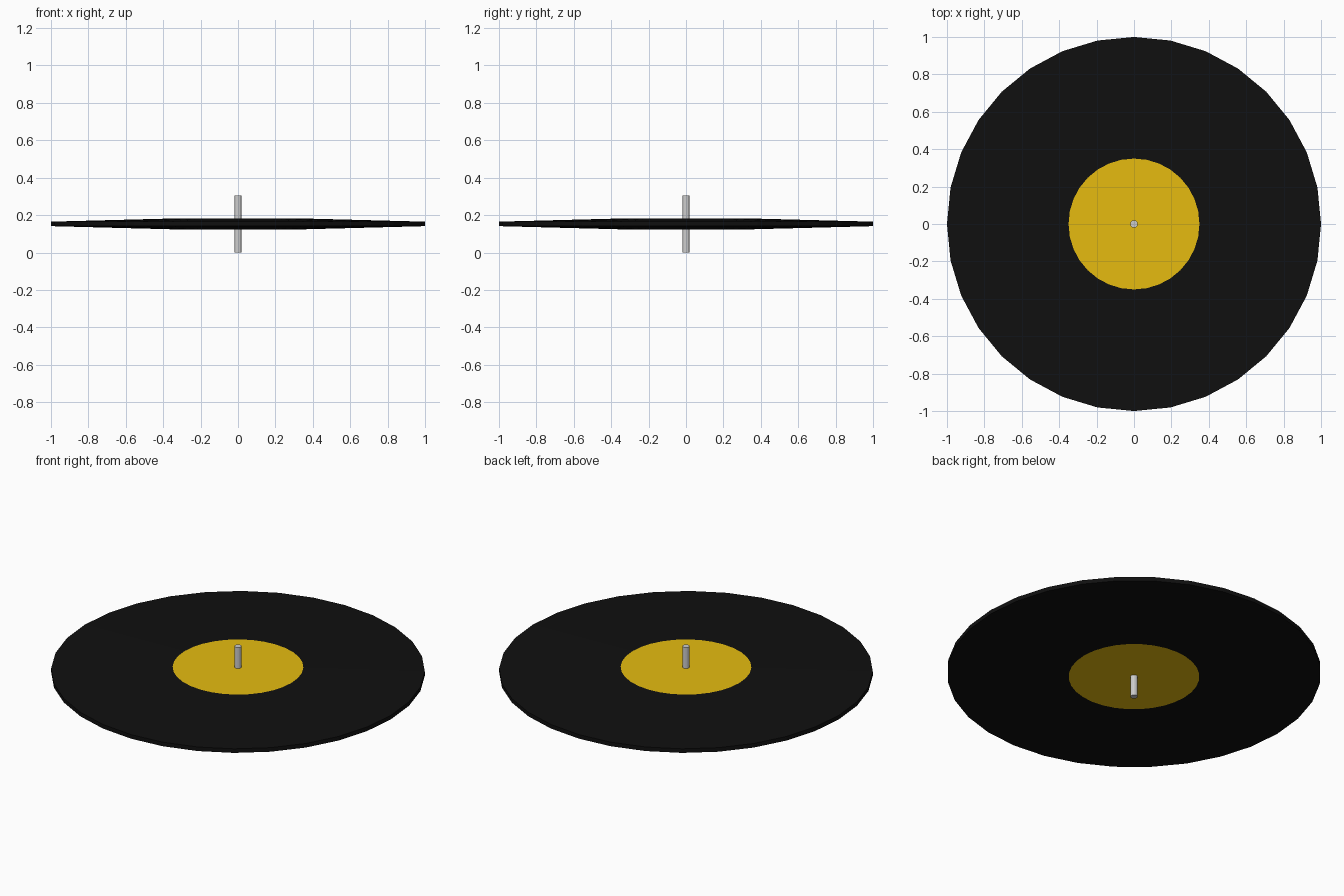
import bpy, bmesh, math

if "Cube" in bpy.data.objects:
    bpy.data.objects.remove(bpy.data.objects["Cube"])


def material(name, color):
    m = bpy.data.materials.new(name)
    m.diffuse_color = color
    m.use_nodes = True
    m.node_tree.nodes["Principled BSDF"].inputs["Base Color"].default_value = m.diffuse_color
    return m


def turned(name, profile, sides, mats, cap_index=0):
    """Turn a bottom-to-top (radius, z) profile round the z axis and cap both ends."""
    bm = bmesh.new()
    rings = []
    for r, z in profile:
        rings.append([bm.verts.new((r * math.cos(2 * math.pi * i / sides),
                                    r * math.sin(2 * math.pi * i / sides), z))
                      for i in range(sides)])
    for low, high in zip(rings, rings[1:]):
        for i in range(sides):
            j = (i + 1) % sides
            bm.faces.new((low[i], low[j], high[j], high[i]))
    for ring in (rings[0][::-1], rings[-1]):
        bm.faces.new(ring).material_index = cap_index
    mesh = bpy.data.meshes.new(name)
    bm.to_mesh(mesh)
    bm.free()
    for m in mats:
        mesh.materials.append(m)
    ob = bpy.data.objects.new(name, mesh)
    bpy.context.collection.objects.link(ob)
    return ob


black = material("vinyl_black", (0.005, 0.005, 0.005, 1))
gold = material("label_gold", (0.79, 0.50, 0.005, 1))

MID = 0.153    # height of the disc's middle plane
LABEL = 0.35   # label radius

# Record: thin rim, tapering thicker toward the flat gold labels
turned("record", [(LABEL, MID - 0.029), (1.0, MID - 0.012),
                  (1.0, MID + 0.012), (LABEL, MID + 0.029)],
       32, [black, gold], cap_index=1)

# Spindle: thin grey pin through the centre
turned("spindle", [(0.02, 0.0), (0.02, 2 * MID)], 12, [])
